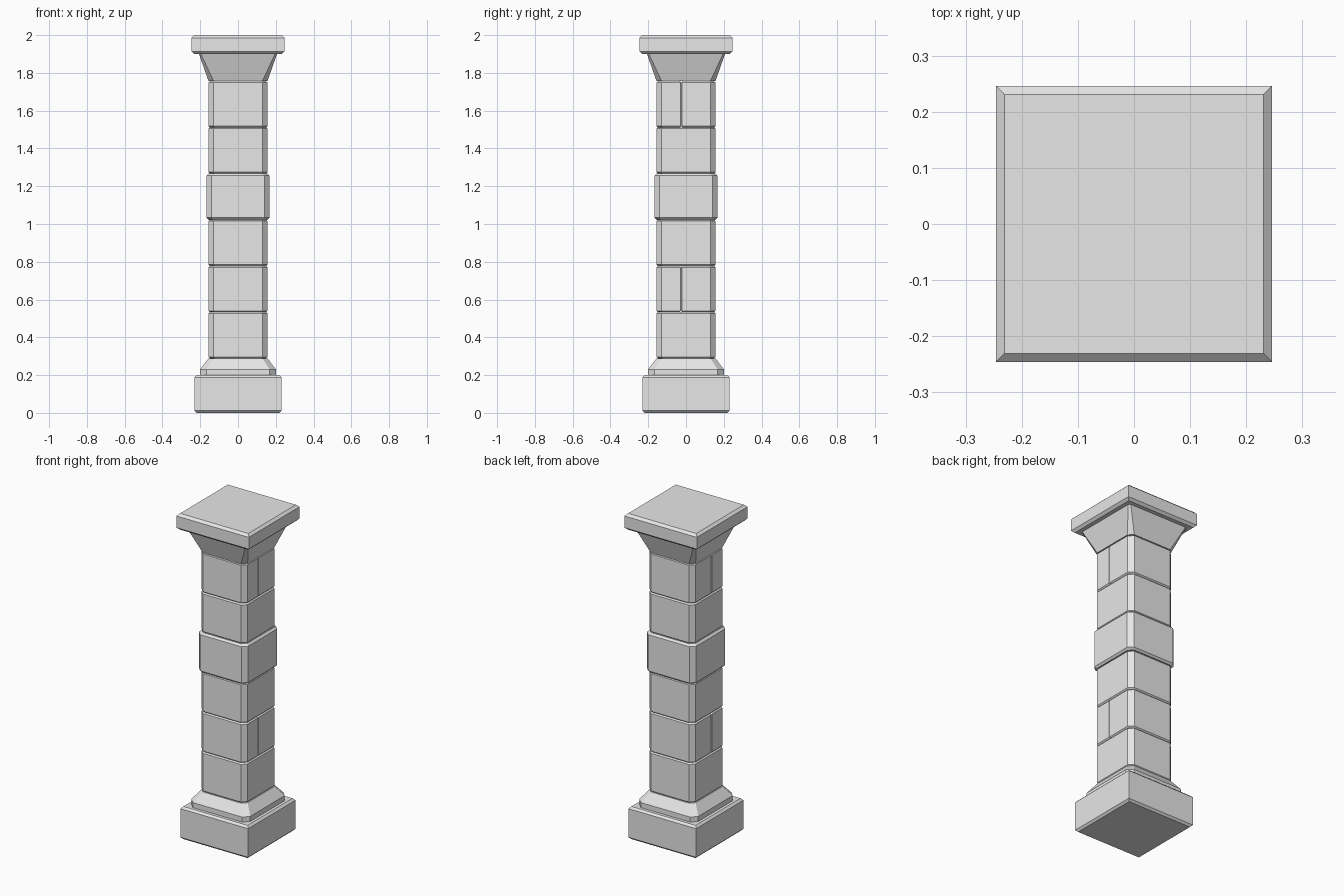
import bpy
import bmesh

cube = bpy.data.objects.get("Cube")
if cube:
    bpy.data.objects.remove(cube, do_unlink=True)

stone = bpy.data.materials.new("grey_stone")
stone.use_nodes = True
colour = (0.8, 0.8, 0.8, 1)
stone.diffuse_color = colour
stone.node_tree.nodes["Principled BSDF"].inputs["Base Color"].default_value = colour


def outline(x, y0, y1, c0, c1):
    """Rectangle with corners cut by c0 at the y0 end and c1 at the y1 end."""
    if not (c0 or c1):
        return [(-x, y0), (x, y0), (x, y1), (-x, y1)]
    return [(-x + c0, y0), (x - c0, y0), (x, y0 + c0), (x, y1 - c1),
            (x - c1, y1), (-x + c1, y1), (-x, y1 - c1), (-x, y0 + c0)]


def loft(name, levels):
    """Join (z, outline) levels into a closed flat-faced solid."""
    bm = bmesh.new()
    rings = [[bm.verts.new((x, y, z)) for x, y in pts] for z, pts in levels]
    for low, high in zip(rings, rings[1:]):
        n = len(low)
        for i in range(n):
            j = (i + 1) % n
            bm.faces.new((low[i], low[j], high[j], high[i]))
    bm.faces.new(rings[0][::-1])
    bm.faces.new(rings[-1])
    mesh = bpy.data.meshes.new(name)
    bm.to_mesh(mesh)
    bm.free()
    mesh.materials.append(stone)
    obj = bpy.data.objects.new(name, mesh)
    bpy.context.collection.objects.link(obj)


def square_part(name, levels):
    """Levels of (z, half width, corner cut)."""
    loft(name, [(z, outline(h, -h, h, c, c)) for z, h, c in levels])


def block(name, z0, z1, x, y0, y1, c0, c1, b):
    """Stone block with its top and bottom edges bevelled by b."""
    full = outline(x, y0, y1, c0, c1)
    inset = outline(x - b, y0 + b, y1 - b, c0, c1)
    loft(name, [(z0, inset), (z0 + b, full), (z1 - b, full), (z1, inset)])


# Base slab and sloped moulding
square_part("base_slab", [(0, 0.218, 0), (0.012, 0.23, 0),
                          (0.188, 0.23, 0), (0.2, 0.218, 0)])
square_part("base_moulding", [(0.2, 0.2, 0.033), (0.231, 0.2, 0.033),
                              (0.289, 0.156, 0.027)])

# Shaft of six stacked blocks: the fourth is proud, two are split in half
bottom, pitch, half, cut, joint = 0.289, 0.2445, 0.156, 0.027, -0.026
for i in range(6):
    z0 = bottom + i * pitch
    z1 = z0 + pitch
    name = f"shaft_block_{i + 1}"
    if i in (1, 5):
        block(name + "_front", z0, z1, half, -half, joint, cut, 0.004, 0.007)
        block(name + "_back", z0, z1, half, joint, half, 0.004, cut, 0.007)
    elif i == 3:
        block("shaft_band", z0, z1, 0.167, -0.167, 0.167, cut, cut, 0.011)
    else:
        block(name, z0, z1, half, -half, half, cut, cut, 0.007)

# Flared capital and top slab
square_part("capital", [(1.756, half, cut), (1.902, 0.207, 0.01)])
square_part("top_slab", [(1.9, 0.231, 0), (1.914, 0.246, 0),
                         (1.986, 0.246, 0), (2.0, 0.231, 0)])
